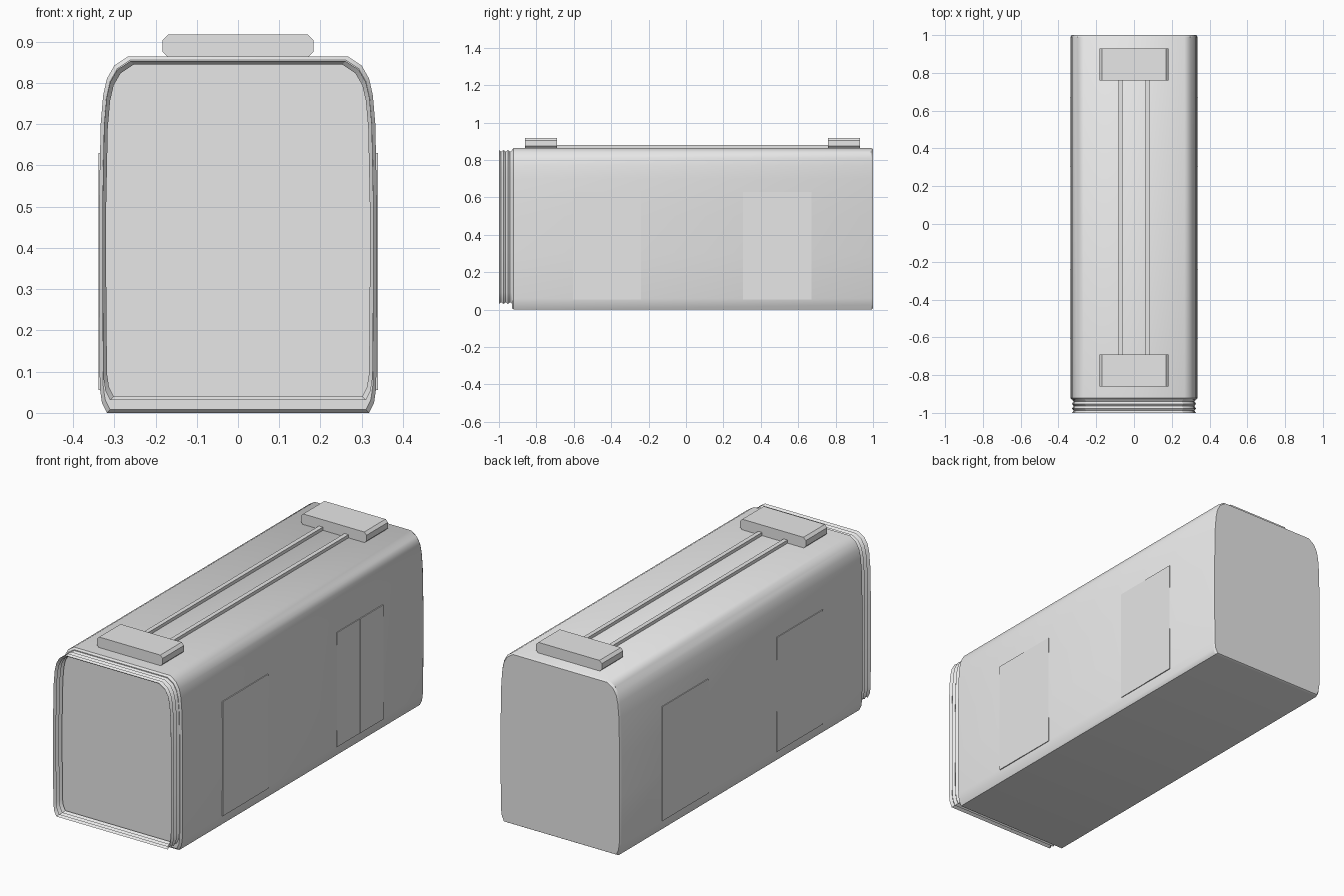
import bpy, bmesh, math

cube = bpy.data.objects.get("Cube")
if cube:
    bpy.data.objects.remove(cube)

grey = bpy.data.materials.new("light_grey")
grey.use_nodes = True
grey.diffuse_color = (0.8, 0.8, 0.8, 1)
grey.node_tree.nodes["Principled BSDF"].inputs["Base Color"].default_value = (0.8, 0.8, 0.8, 1)

# Right half of the hull section, from floor to roof (x, z)
HALF = [(0.318, 0.0), (0.330, 0.025), (0.335, 0.06), (0.337, 0.3), (0.337, 0.5),
        (0.333, 0.70), (0.327, 0.77), (0.318, 0.81), (0.300, 0.842), (0.267, 0.864)]
SECTION = HALF + [(-x, z) for x, z in reversed(HALF)]
MID = 0.432


def loft(name, section, rings, caps=True, smooth=35):
    """Join copies of a section along y; each ring is (y, inset)."""
    bm = bmesh.new()
    half_w = max(x for x, z in section)
    zs = [z for x, z in section]
    mid, half_h = (max(zs) + min(zs)) / 2, (max(zs) - min(zs)) / 2
    loops = []
    for y, inset in rings:
        sx, sz = 1 - inset / half_w, 1 - inset / half_h
        loops.append([bm.verts.new((x * sx, y, mid + (z - mid) * sz)) for x, z in section])
    n = len(section)
    for a, b in zip(loops, loops[1:]):
        for i in range(n):
            j = (i + 1) % n
            bm.faces.new((a[i], a[j], b[j], b[i]))
    if caps:
        bm.faces.new(loops[0])
        bm.faces.new(loops[-1])
    bmesh.ops.recalc_face_normals(bm, faces=bm.faces)
    mesh = bpy.data.meshes.new(name)
    bm.to_mesh(mesh)
    bm.free()
    mesh.materials.append(grey)
    obj = bpy.data.objects.new(name, mesh)
    bpy.context.collection.objects.link(obj)
    if smooth:
        bpy.ops.object.select_all(action='DESELECT')
        obj.select_set(True)
        bpy.context.view_layer.objects.active = obj
        bpy.ops.object.shade_smooth_by_angle(angle=math.radians(smooth))
    return obj


def box(name, x0, x1, y0, y1, z0, z1):
    bm = bmesh.new()
    bmesh.ops.create_cube(bm, size=1)
    for v in bm.verts:
        v.co = ((x0 + x1) / 2 + v.co.x * (x1 - x0),
                (y0 + y1) / 2 + v.co.y * (y1 - y0),
                (z0 + z1) / 2 + v.co.z * (z1 - z0))
    mesh = bpy.data.meshes.new(name)
    bm.to_mesh(mesh)
    bm.free()
    mesh.materials.append(grey)
    obj = bpy.data.objects.new(name, mesh)
    bpy.context.collection.objects.link(obj)
    return obj


# Carriage hull with softened end edges
loft("hull", SECTION, [(-0.93, 0.008), (-0.921, 0), (0.99, 0), (1.0, 0.006)])

# Open folded gangway at the front
gangway = [(x * 0.975, MID + 0.01 + (z - MID) * 0.952) for x, z in SECTION]
folds = 6
loft("gangway_bellows", gangway,
     [(-1 + 0.072 * i / folds, 0.009 * (i % 2)) for i in range(folds + 1)],
     caps=False, smooth=20)

# Roof equipment pods with chamfered sides
W, B, T, C = 0.183, 0.862, 0.917, 0.013
pod = [(W - C, B), (W, B + C), (W, T - C), (W - C, T)]
pod += [(-x, z) for x, z in reversed(pod)]
for name, y0, y1 in (("front_roof_pod", -0.86, -0.69), ("rear_roof_pod", 0.76, 0.93)):
    loft(name, pod, [(y0, 0), (y1, 0)], smooth=0)

# Twin roof pipes between the pods
for side, label in ((1, "left"), (-1, "right")):
    x = side * 0.071
    box(label + "_roof_pipe", x - 0.011, x + 0.011, -0.70, 0.77, 0.855, 0.88)

# Double-leaf doors on both sides
for side, label in ((1, "left"), (-1, "right")):
    for place, y in (("front", -0.605), ("rear", 0.305)):
        for leaf in range(2):
            # The outer leaf on the model's left stands slightly proud
            outer = leaf == (0 if place == "front" else 1)
            out = 0.3392 if outer and side == 1 else 0.3382
            xs = sorted((side * 0.325, side * out))
            box(f"{label}_{place}_door_leaf_{leaf + 1}", xs[0], xs[1],
                y + 0.1825 * leaf, y + 0.1825 * (leaf + 1), 0.055, 0.63)
